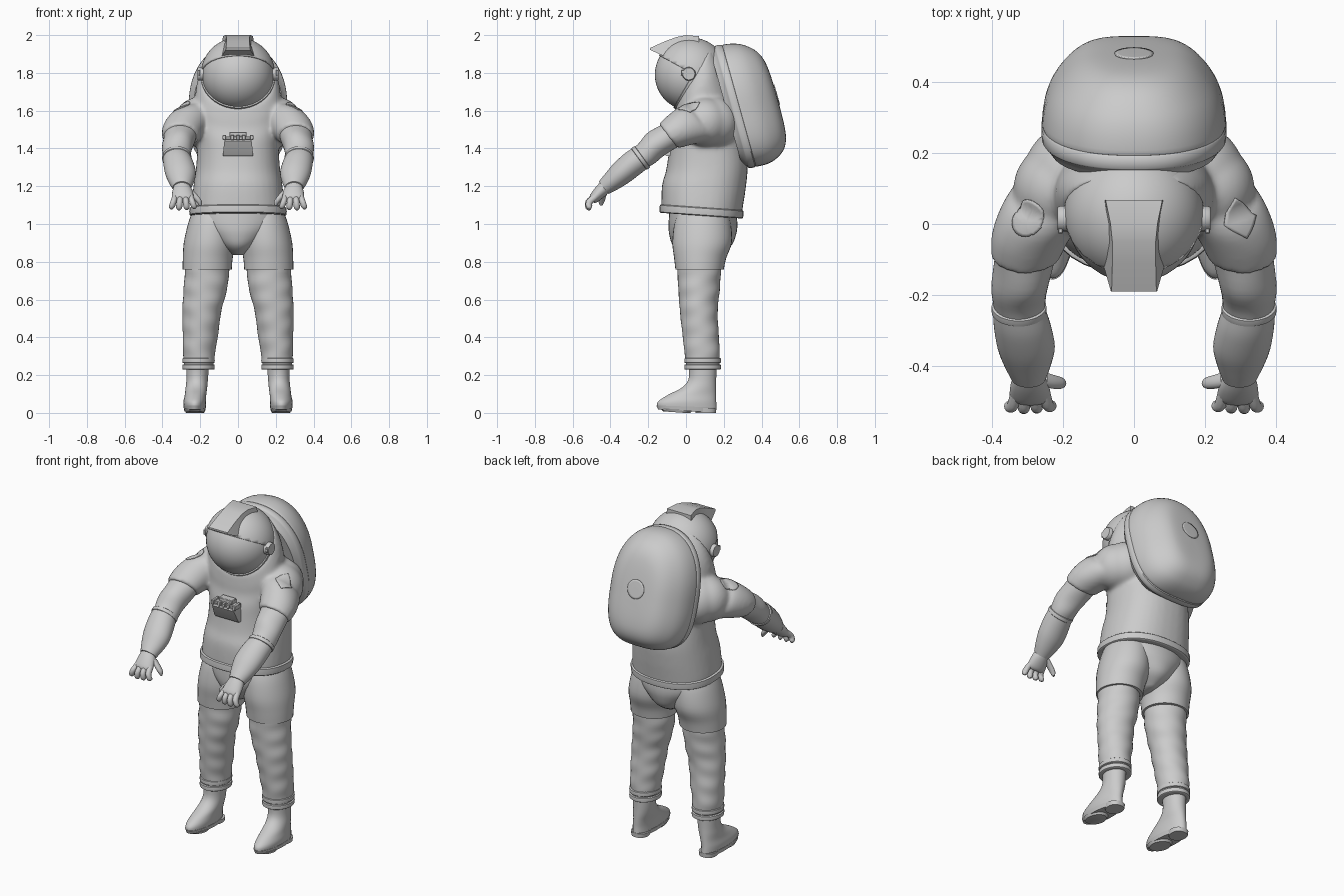
import bpy, bmesh, math
from mathutils import Vector

cube = bpy.data.objects.get("Cube")
if cube:
    bpy.data.objects.remove(cube)

GREY = (0.6, 0.6, 0.6, 1)
suit = bpy.data.materials.new("suit grey")
suit.use_nodes = True
suit.diffuse_color = GREY
for node in suit.node_tree.nodes:
    if node.type == 'BSDF_PRINCIPLED':
        node.inputs["Base Color"].default_value = GREY


def finish(name, bm, angle=40):
    """Turn a bmesh into a named, smooth-shaded object."""
    bmesh.ops.recalc_face_normals(bm, faces=bm.faces[:])
    mesh = bpy.data.meshes.new(name)
    bm.to_mesh(mesh)
    bm.free()
    mesh.materials.append(suit)
    ob = bpy.data.objects.new(name, mesh)
    bpy.context.scene.collection.objects.link(ob)
    bpy.ops.object.select_all(action='DESELECT')
    ob.select_set(True)
    bpy.context.view_layer.objects.active = ob
    bpy.ops.object.shade_smooth_by_angle(angle=math.radians(angle))
    return ob


def skin(bm, rows):
    """Bridge closed rows of points and cap both ends."""
    loops = [[bm.verts.new(p) for p in row] for row in rows]
    for a, b in zip(loops, loops[1:]):
        for i in range(len(a)):
            j = (i + 1) % len(a)
            bm.faces.new((a[i], a[j], b[j], b[i]))
    bm.faces.new(loops[0])
    bm.faces.new(loops[-1])


def spline(keys, steps):
    """Catmull-Rom interpolation between ring keys."""
    out = []
    last = len(keys) - 1
    for i in range(last):
        k = [keys[max(0, min(last, i + d))] for d in (-1, 0, 1, 2)]
        for j in range(steps):
            t = j / steps
            out.append([b + t / 2 * (c - a + t * (2*a - 5*b + 4*c - d + t * (3*b - a - 3*c + d)))
                        for a, b, c, d in zip(*k)])
    return out + [list(keys[-1])]


def add_loft(bm, keys, side=1, steps=4, n=36, top=2, low=2, wrinkle=0):
    """Rings are (x, y, z, half width, half depth, tilt about x in degrees)."""
    rows = []
    for x, y, z, ra, rb, tilt in spline(keys, steps):
        t = math.radians(tilt)
        row = []
        for i in range(n):
            a = math.tau * i / n
            c, s = math.cos(a), math.sin(a)
            e = 2 / (top if s > 0 else low)
            f = 1 + wrinkle * (math.sin(2 * a + 37 * z) * math.cos(a - 23 * z) + .5 * math.sin(3 * a - 61 * z))
            u = ra * f * math.copysign(abs(c) ** e, c)
            v = rb * f * math.copysign(abs(s) ** e, s)
            row.append((side * (x + u), y + v * math.cos(t), z + v * math.sin(t)))
        rows.append(row)
    skin(bm, rows)


def loft(name, keys, **kw):
    bm = bmesh.new()
    add_loft(bm, keys, **kw)
    return finish(name, bm)


def along(key, d, grow=0):
    """Move a ring along its own normal and widen it."""
    x, y, z, ra, rb, tilt = key
    t = math.radians(tilt)
    return (x, y - d * math.sin(t), z + d * math.cos(t), ra + grow, rb + grow, tilt)


def band(name, key, half, bulge, **kw):
    shape = [(-half, -.004), (-half * .8, bulge), (half * .8, bulge), (half, -.004)]
    return loft(name, [along(key, d, g) for d, g in shape], steps=2, **kw)


def box(name, centre, size, bevel=.003):
    bm = bmesh.new()
    bmesh.ops.create_cube(bm, size=1)
    for v in bm.verts:
        v.co = Vector(c + p * s for c, p, s in zip(centre, v.co, size))
    bmesh.ops.bevel(bm, geom=bm.edges[:], offset=bevel, segments=1, affect='EDGES')
    return finish(name, bm)


def ball(bm, centre, radius):
    made = bmesh.ops.create_uvsphere(bm, u_segments=48, v_segments=32, radius=radius)
    bmesh.ops.translate(bm, verts=made["verts"], vec=centre)


def patch(name, target, centre, normal, size, segments, turn=0):
    """Thin plate laid on a curved surface."""
    bm = bmesh.new()
    bmesh.ops.create_circle(bm, cap_ends=True, cap_tris=True, radius=size, segments=segments)
    bmesh.ops.subdivide_edges(bm, edges=bm.edges[:], cuts=4, use_grid_fill=True)
    rot = Vector(normal).to_track_quat('Z', 'Y').to_matrix()
    c, s = math.cos(turn), math.sin(turn)
    for v in bm.verts:
        v.co = rot @ Vector((c * v.co.x - s * v.co.y, s * v.co.x + c * v.co.y, 0)) + Vector(centre)
    ob = finish(name, bm)
    wrap = ob.modifiers.new("wrap", 'SHRINKWRAP')
    wrap.target = target
    wrap.wrap_mode = 'ABOVE_SURFACE'
    wrap.offset = .004
    ob.modifiers.new("thickness", 'SOLIDIFY').thickness = .005


# Jacket: body, shoulders and short sleeves fused into one soft shell
NECK = (0, .04, 1.78, .195, .195, 60)
bm = bmesh.new()
add_loft(bm, [(0, .082, 1.05, .246, .212, -4), (0, .085, 1.1, .246, .216, -4),
              (0, .095, 1.2, .236, .222, -2), (0, .11, 1.3, .222, .217, 5),
              (0, .104, 1.42, .215, .204, 15), (0, .09, 1.53, .218, .197, 28),
              (0, .078, 1.63, .225, .195, 42), (0, .06, 1.71, .222, .2, 52), NECK], top=2.3, low=2.3)
for side in (1, -1):
    ball(bm, (side * .172, .145, 1.54), .137)
    ball(bm, (side * .21, .1, 1.54), .13)
    add_loft(bm, [(.235, .075, 1.54, .12, .118, -55), (.262, .03, 1.528, .118, .114, -55),
                  (.29, -.03, 1.5, .111, .1, -54), (.307, -.095, 1.465, .097, .082, -53)], side=side)
jacket = finish("jacket", bm)
mod = jacket.modifiers.new("fuse", 'REMESH')
mod.mode = 'VOXEL'
mod.voxel_size = .01
mod.use_smooth_shade = True
mod = jacket.modifiers.new("soften", 'SMOOTH')
mod.iterations = 14
band("jacket_hem", (0, .082, 1.066, .25, .215, -4), .022, .007, top=2.3, low=2.3)
band("neck_ring", NECK, .01, .001)
patch("round_shoulder_patch", jacket, (-.31, .01, 1.64), (-.5, 0, 1), .055, 24)
patch("square_shoulder_patch", jacket, (.31, .01, 1.64), (.5, 0, 1), .065, 4, .35)

# Backpack: rim plate and rounded shell on a tilted plane
BACK = (0, .241, 1.619, .26, .336, 105.5)


def pack_ring(d, wide, tall):
    x, y, z, ra, rb, tilt = along(BACK, -d)
    return (x, y + .027 * d, z - .096 * d, ra * wide, rb * tall, tilt)


shape = dict(top=2.25, low=3.2, n=64)
loft("backpack_rim", [pack_ring(d, s, s) for d, s in
     ((-.03, .9), (-.004, .97), (.004, 1), (.036, 1), (.042, .97))], steps=2, **shape)
pack = loft("backpack_shell", [pack_ring(*k) for k in
            ((.04, .965, .965), (.046, .995, .995), (.1, .96, .985), (.15, .875, .935), (.2, .72, .825),
             (.23, .56, .67), (.243, .38, .45), (.247, .1, .12))], **shape)
patch("backpack_badge", pack, (0, .5, 1.69), (0, 1, .27), .055, 24)

# Helmet: visor globe, hood cut on a slope, side discs and brow crest
HEAD = Vector((0, .025, 1.79))
bm = bmesh.new()
ball(bm, HEAD, .19)
finish("visor", bm)
bm = bmesh.new()
ball(bm, HEAD, .197)
bmesh.ops.bisect_plane(bm, geom=bm.verts[:] + bm.edges[:] + bm.faces[:],
                       plane_co=(0, .02, 1.805), plane_no=(0, .1, .185), clear_inner=True)
hood = finish("helmet_hood", bm)
hood.modifiers.new("thickness", 'SOLIDIFY').thickness = .01
for side, word in ((1, "left"), (-1, "right")):
    bm = bmesh.new()
    skin(bm, [[(side * x, .015 + r * math.cos(i * math.tau / 20), 1.795 + r * math.sin(i * math.tau / 20))
               for i in range(20)] for x, r in ((.18, .036), (.21, .036), (.215, .032))])
    finish(word + "_helmet_disc", bm)
    box(word + "_disc_clip", (side * .207, -.012, 1.8), (.014, .03, .03))
bm = bmesh.new()
skin(bm, [[(-wt, y, zt), (wt, y, zt), (wb, y, zb), (-wb, y, zb)] for y, wt, zt, wb, zb in
          ((-.19, .063, 1.932, .065, 1.922), (-.11, .061, 1.968, .088, 1.885),
           (-.05, .061, 1.99, .078, 1.92), (0, .066, 2, .076, 1.94), (.068, .08, 1.994, .084, 1.94))])
finish("helmet_crest", bm, 25)

# Chest control unit: wedge panel with fittings on top
bm = bmesh.new()
skin(bm, [[(-w, -.05, z), (w, -.05, z), (w, y, z), (-w, y, z)]
          for z, w, y in ((1.36, .08, -.105), (1.37, .08, -.112), (1.44, .072, -.145), (1.448, .07, -.14))])
finish("chest_panel", bm, 20)
box("chest_fitting_bar", (0, -.105, 1.455), (.15, .05, .018))
for x in (-.072, -.03, 0, .03, .072):
    box("chest_connector", (x, -.115, 1.458), (.018, .06, .028))
box("chest_valve", (0, -.1, 1.475), (.09, .045, .026))

# Hips
loft("hips", [(0, .088, 1.09, .235, .175, 0), (0, .09, 1.0, .225, .182, 0), (0, .088, .94, .17, .176, 0),
              (0, .085, .88, .1, .15, 0), (0, .08, .835, .03, .08, 0)])

for side, word in ((1, "left_"), (-1, "right_")):
    def limb(name, keys, **kw):
        return loft(word + name, keys, side=side, **kw)

    # Arm: elbow section, gauntlet and cuff ring
    limb("elbow", [(.305, -.08, 1.472, .086, .072, -53), (.318, -.16, 1.42, .081, .074, -53),
                   (.324, -.22, 1.365, .074, .066, -54), (.322, -.28, 1.325, .066, .058, -55)], wrinkle=.03)
    cuff = (.324, -.24, 1.35, .073, .066, -54)
    limb("gauntlet", [cuff, (.315, -.285, 1.318, .08, .068, -54), (.304, -.345, 1.268, .081, .064, -53),
                      (.3, -.395, 1.225, .066, .053, -53), (.297, -.435, 1.192, .048, .042, -52)])
    band(word + "gauntlet_ring", cuff, .012, .004, side=side)

    # Hand: palm, four curled fingers and thumb
    limb("palm", [(.297, -.425, 1.2, .042, .036, -50), (.294, -.455, 1.17, .054, .034, -45),
                  (.292, -.488, 1.135, .057, .027, -42), (.292, -.498, 1.122, .042, .016, -40)], n=24)
    for i, finger in enumerate(("index", "middle", "ring", "little")):
        f = i - 1.5
        reach = 1 - .09 * abs(f - .2)
        limb(finger + "_finger",
             [(.292 + .027 * f, -.475, 1.148, .016, .018, -40),
              (.292 + .033 * f, -.48 - .035 * reach, 1.118, .0165, .018, -30),
              (.292 + .039 * f, -.48 - .038 * reach, 1.13 - .045 * reach, .0155, .016, 0),
              (.292 + .04 * f, -.48 - .033 * reach, 1.13 - .06 * reach, .005, .005, 10)], n=14)
    limb("thumb", [(.265, -.435, 1.18, .022, .024, -30), (.235, -.443, 1.152, .021, .021, -20),
                   (.209, -.448, 1.122, .017, .017, -10), (.199, -.449, 1.098, .006, .007, 0)], n=16)

    # Leg: thigh cover, trouser leg and ankle bands
    limb("thigh_cover", [(.128, .09, 1.07, .113, .13, 0), (.138, .088, 1.0, .127, .15, 0),
                         (.15, .085, .9, .137, .157, 0), (.16, .075, .82, .132, .138, 0),
                         (.163, .072, .76, .13, .128, 0)])
    limb("trouser_leg", [(.162, .07, .8, .118, .118, 0), (.172, .068, .66, .115, .11, 0),
                         (.19, .068, .54, .103, .1, 0), (.199, .078, .42, .094, .096, 0),
                         (.207, .085, .32, .085, .093, 0), (.208, .088, .25, .078, .088, 0)],
         steps=10, wrinkle=.022)
    for z in (.277, .243):
        band(word + "ankle_band", (.209, .088, z, .081, .092, 0), .014, .004, side=side)

    # Boot: shaft flowing into foot, sole and heel
    limb("boot", [(.214, .088, .25, .06, .074, 0), (.216, .087, .18, .057, .073, 0),
                  (.22, .07, .135, .057, .09, 0), (.225, .032, .095, .057, .128, 0),
                  (.229, .006, .06, .06, .154, 0), (.229, .005, .028, .058, .157, 0)])
    limb("sole", [(.229, .004, .01, .055, .152, -3), (.229, .003, .034, .06, .16, -2)], steps=1)
    limb("heel", [(.227, .105, 0, .048, .054, 0), (.227, .103, .025, .052, .058, 0)], top=2.4, steps=1)
    limb("tread", [(.229, -.05, .003, .048, .07, -4), (.229, -.05, .02, .056, .09, -3)], steps=1)
